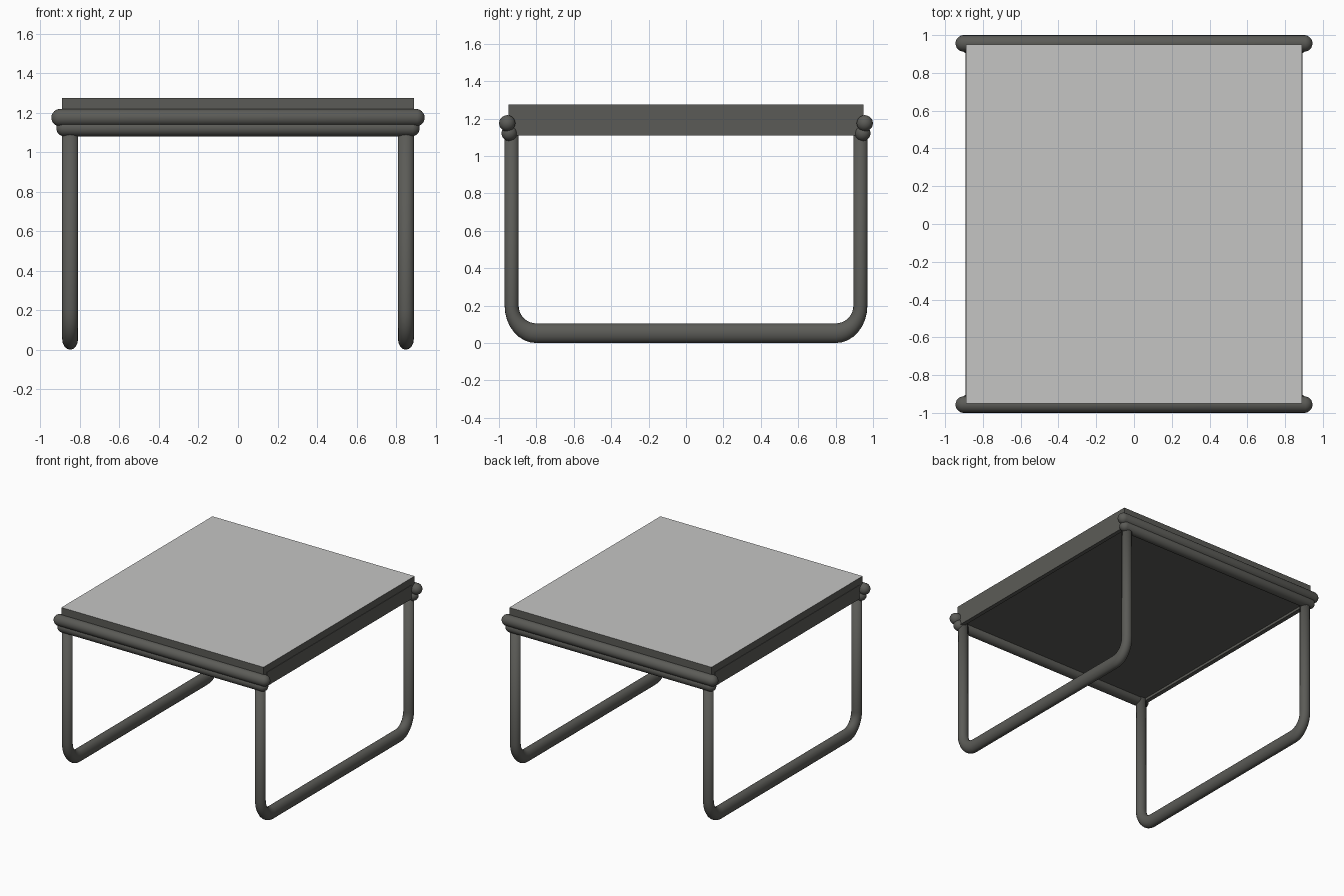
import bpy, bmesh, math
from mathutils import Matrix

if "Cube" in bpy.data.objects:
    bpy.data.objects.remove(bpy.data.objects["Cube"])


def material(name, rgb):
    m = bpy.data.materials.new(name)
    m.diffuse_color = (*rgb, 1)
    m.use_nodes = True
    m.node_tree.nodes["Principled BSDF"].inputs["Base Color"].default_value = m.diffuse_color
    return m


DARK = material("dark grey metal", (0.105, 0.105, 0.095))
LIGHT = material("light grey top", (0.56, 0.56, 0.55))


def finish(bm, name, mats, smooth=True):
    bmesh.ops.recalc_face_normals(bm, faces=bm.faces)
    me = bpy.data.meshes.new(name)
    bm.to_mesh(me)
    bm.free()
    for m in mats:
        me.materials.append(m)
    ob = bpy.data.objects.new(name, me)
    bpy.context.collection.objects.link(ob)
    if smooth:
        for p in me.polygons:
            p.use_smooth = True
    return ob


def box(name, x0, x1, y0, y1, z0, z1, top=None):
    bm = bmesh.new()
    bmesh.ops.create_cube(bm, size=1)
    for v in bm.verts:
        v.co = ((x0 + x1) / 2 + v.co.x * (x1 - x0),
                (y0 + y1) / 2 + v.co.y * (y1 - y0),
                (z0 + z1) / 2 + v.co.z * (z1 - z0))
    bm.normal_update()
    if top:
        for f in bm.faces:
            f.material_index = int(f.normal.z > 0.9)
    return finish(bm, name, [DARK, top] if top else [DARK], smooth=False)


def capsule(name, half, y, z, r):
    # sphere split at its middle and stretched along x into a round-ended tube
    bm = bmesh.new()
    bmesh.ops.create_uvsphere(bm, u_segments=20, v_segments=11, radius=r,
                              matrix=Matrix.Rotation(math.pi / 2, 4, 'Y'))
    for v in bm.verts:
        v.co.x += math.copysign(half - r, v.co.x)
        v.co.y += y
        v.co.z += z
    return finish(bm, name, [DARK])


def leg_frame(name, x, sides=16):
    # outer and inner outline of one bent tube, as (y, z) pairs
    half = [((0.97, 1.14), (0.895, 1.14))]
    for i in range(9):
        c, s = math.cos(i * math.pi / 16), math.sin(i * math.pi / 16)
        half.append(((0.80 + 0.17 * c, 0.2 - 0.2 * s),
                     (0.80 + 0.095 * c, 0.2 - 0.095 * s)))
    path = half + [((-o[0], o[1]), (-i[0], i[1])) for o, i in reversed(half)]
    bm = bmesh.new()
    rings = []
    for o, i in path:
        ring = []
        for k in range(sides):
            a = 2 * math.pi * k / sides
            t = 0.5 + 0.5 * math.cos(a)
            ring.append(bm.verts.new((x + 0.04 * math.sin(a),
                                      i[0] + (o[0] - i[0]) * t,
                                      i[1] + (o[1] - i[1]) * t)))
        rings.append(ring)
    for a, b in zip(rings, rings[1:]):
        for k in range(sides):
            n = (k + 1) % sides
            bm.faces.new((a[k], a[n], b[n], b[k]))
    bm.faces.new(rings[0])
    bm.faces.new(rings[-1])
    return finish(bm, name, [DARK])


# table top with light upper face
box("table_top", -0.89, 0.89, -0.95, 0.95, 1.13, 1.275, LIGHT)

# side aprons and bent leg frames
for s, side in ((-1, "left"), (1, "right")):
    xs = sorted((s * 0.86, s * 0.893))
    box(side + "_apron", *xs, -0.91, 0.91, 1.11, 1.22)
    leg_frame(side + "_leg_frame", s * 0.85)

# double round rails at front and back
for s, side in ((-1, "front"), (1, "back")):
    capsule(side + "_upper_rail", 0.945, s * 0.956, 1.175, 0.044)
    capsule(side + "_lower_rail", 0.92, s * 0.945, 1.122, 0.042)
